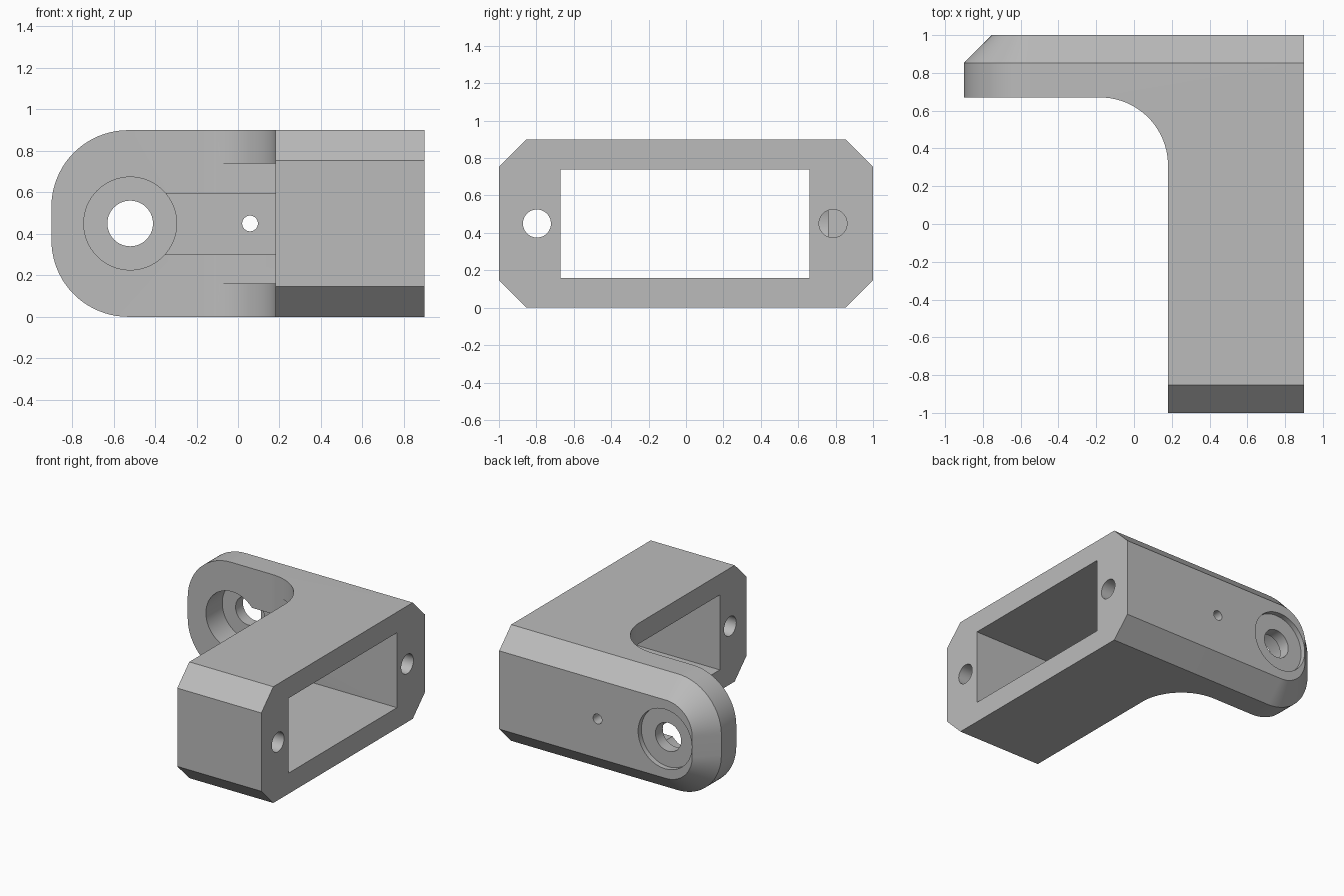
import bpy, bmesh, math
from mathutils import Matrix, Vector

old = bpy.data.objects.get("Cube")
if old:
    bpy.data.objects.remove(old, do_unlink=True)

H, MID = 0.9, 0.45          # height and mid height
CHAMFER = 0.147
EYE_X = -0.52               # centre of the large eye in the arm

grey = bpy.data.materials.new("plain grey")
grey.use_nodes = True
colour = (0.5, 0.5, 0.5, 1)
grey.diffuse_color = colour
grey.node_tree.nodes["Principled BSDF"].inputs["Base Color"].default_value = colour


def make_object(name, bm):
    bmesh.ops.recalc_face_normals(bm, faces=bm.faces)
    mesh = bpy.data.meshes.new(name)
    bm.to_mesh(mesh)
    bm.free()
    mesh.materials.append(grey)
    obj = bpy.data.objects.new(name, mesh)
    bpy.context.collection.objects.link(obj)
    return obj


def loft(name, rings):
    """Closed solid through rings with equal point counts."""
    bm = bmesh.new()
    loops = [[bm.verts.new(p) for p in ring] for ring in rings]
    n = len(loops[0])
    for a, b in zip(loops, loops[1:]):
        for i in range(n):
            j = (i + 1) % n
            bm.faces.new((a[i], a[j], b[j], b[i]))
    bm.faces.new(loops[0])
    bm.faces.new(loops[-1])
    return make_object(name, bm)


def arc(cx, cy, r, start, end, steps=20):
    angles = [math.radians(start + (end - start) * i / steps) for i in range(steps + 1)]
    return [(cx + r * math.cos(a), cy + r * math.sin(a)) for a in angles]


def box(name, low, high):
    low, high = Vector(low), Vector(high)
    bm = bmesh.new()
    bmesh.ops.create_cube(bm, size=1)
    for v in bm.verts:
        v.co = (low + high) / 2 + v.co * (high - low)
    return make_object(name, bm)


def rod(name, axis, start, end, radius, sides=64):
    """Cylinder from start to end along the X or Y axis."""
    start, end = Vector(start), Vector(end)
    turn = Matrix.Rotation(math.pi / 2, 4, "Y" if axis == "X" else "X")
    bm = bmesh.new()
    bmesh.ops.create_cone(bm, cap_ends=True, segments=sides, radius1=radius,
                          radius2=radius, depth=(end - start).length,
                          matrix=Matrix.Translation((start + end) / 2) @ turn)
    return make_object(name, bm)


# Outer block: rounded on the left, chamfered toward front and back
def outline(y, inset):
    r, left, top = 0.37 - inset, -0.9 + inset, H - inset
    pts = [(0.9, inset), (0.9, top)]
    pts += arc(left + r, top - r, r, 90, 180)
    pts += arc(left + r, inset + r, r, 180, 270)
    return [(x, y, z) for x, z in pts]


bracket = loft("angle_bracket", [outline(-1, CHAMFER), outline(-1 + CHAMFER, 0),
                                 outline(1 - CHAMFER, 0), outline(1, CHAMFER)])

# Notch that leaves an L shape with a filleted inner corner
corner = [(0.18, -1.2)] + arc(-0.18, 0.31, 0.36, 0, 90) + [(-1.2, 0.67), (-1.2, -1.2)]
cutters = [
    loft("notch_cutter", [[(x, y, z) for x, y in corner] for z in (-0.2, H + 0.2)]),
    # Rectangular window through the body
    box("window_cutter", (-0.4, -0.67, 0.16), (1.2, 0.66, 0.74)),
    # Eye of the arm: deep front bore, shallow back recess, through hole
    rod("front_bore_cutter", "Y", (EYE_X, 0.5, MID), (EYE_X, 0.87, MID), 0.224),
    rod("back_recess_cutter", "Y", (EYE_X, 0.96, MID), (EYE_X, 1.1, MID), 0.23),
    rod("eye_hole_cutter", "Y", (EYE_X, 0.6, MID), (EYE_X, 1.1, MID), 0.11),
    # Cable channel and the holes that meet it
    box("channel_cutter", (EYE_X, 0.5, 0.3), (0.3, 0.76, 0.595)),
    rod("small_hole_cutter", "Y", (0.058, 0.6, MID), (0.058, 1.1, MID), 0.038, 32),
    rod("back_end_hole_cutter", "X", (0.25, 0.786, MID), (1.1, 0.786, MID), 0.075, 48),
    rod("front_end_hole_cutter", "X", (0, -0.797, MID), (1.1, -0.797, MID), 0.075, 48),
]

bpy.ops.object.select_all(action="DESELECT")
bpy.context.view_layer.objects.active = bracket
bracket.select_set(True)
for cutter in cutters:
    cutter.hide_render = True
    cut = bracket.modifiers.new(cutter.name, "BOOLEAN")
    cut.operation = "DIFFERENCE"
    cut.solver = "EXACT"
    cut.object = cutter
    bpy.ops.object.modifier_apply(modifier=cut.name)
    bpy.data.objects.remove(cutter, do_unlink=True)

bpy.ops.object.shade_smooth_by_angle(angle=math.radians(25))
